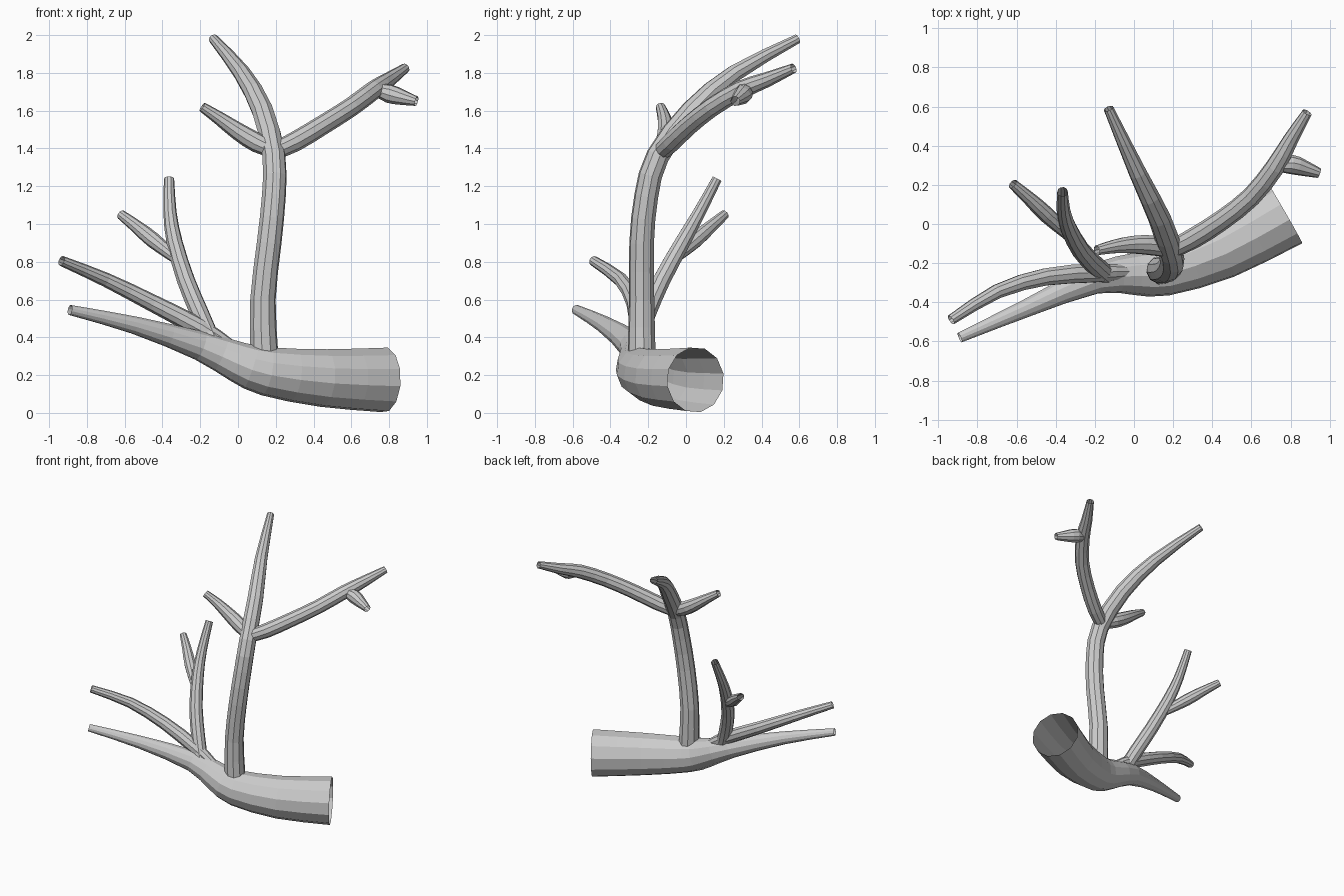
import bpy, bmesh, math
from mathutils import Vector

if "Cube" in bpy.data.objects:
    bpy.data.objects.remove(bpy.data.objects["Cube"])

bark = bpy.data.materials.new("grey_bark")
bark.diffuse_color = (0.6, 0.6, 0.6, 1)
bark.use_nodes = True
bark.node_tree.nodes["Principled BSDF"].inputs["Base Color"].default_value = bark.diffuse_color


def spline(points, steps):
    """Smooth path through (x, y, z, radius) points."""
    p = [Vector(q) for q in points]
    p = [2 * p[0] - p[1]] + p + [2 * p[-1] - p[-2]]
    out = []
    for i in range(1, len(p) - 2):
        a, b, c, d = p[i - 1:i + 3]
        for s in range(steps):
            t = s / steps
            out.append(0.5 * (2 * b + (c - a) * t + (2 * a - 5 * b + 4 * c - d) * t * t
                              + (3 * b - a - 3 * c + d) * t ** 3))
    return out + [p[-2]]


def tube(name, points, sides=10, steps=2):
    """Open-ended tapering tube swept along a path."""
    path = spline(points, steps)
    centres = [q.to_3d() for q in path]
    bm = bmesh.new()
    rings, normal, old = [], None, None
    for i, c in enumerate(centres):
        tan = (centres[min(i + 1, len(path) - 1)] - centres[max(i - 1, 0)]).normalized()
        if normal is None:
            normal = tan.orthogonal().normalized()
        else:
            normal = old.rotation_difference(tan) @ normal
        old = tan
        side = tan.cross(normal)
        rings.append([bm.verts.new(c + path[i].w * (math.cos(a) * normal + math.sin(a) * side))
                      for a in (2 * math.pi * k / sides for k in range(sides))])
    for r0, r1 in zip(rings, rings[1:]):
        for k in range(sides):
            n = (k + 1) % sides
            bm.faces.new((r0[k], r0[n], r1[n], r1[k]))
    mesh = bpy.data.meshes.new(name)
    bm.to_mesh(mesh)
    bm.free()
    mesh.materials.append(bark)
    bpy.context.collection.objects.link(bpy.data.objects.new(name, mesh))


# Thick fallen limb, tapering to the lower left tip
tube("main_limb", [(.775, .05, .175, .174), (.45, -.13, .185, .155), (.15, -.24, .22, .13),
                   (0, -.255, .27, .108), (-.2, -.28, .355, .078), (-.55, -.43, .465, .047),
                   (-.89, -.58, .545, .027)], 12)
# Second low shoot beside the limb tip
tube("low_shoot", [(-.03, -.245, .345, .035), (-.2, -.25, .45, .05), (-.45, -.27, .58, .046),
                   (-.7, -.345, .705, .038), (-.935, -.49, .805, .027)])
# Small upright branch and its side twig
tube("small_branch", [(-.14, -.26, .38, .05), (-.2, -.21, .52, .05), (-.275, -.13, .70, .048),
                      (-.335, -.02, .90, .043), (-.36, .07, 1.06, .035),
                      (-.365, .165, 1.24, .027)])
tube("small_branch_twig", [(-.33, -.06, .82, .03), (-.45, .05, .915, .042),
                           (-.535, .13, .985, .035), (-.62, .205, 1.05, .026)])
# Tall upright branch bending backwards at the top
tube("tall_branch", [(.14, -.235, .3, .075), (.132, -.235, .6, .068), (.165, -.235, .9, .066),
                     (.19, -.21, 1.15, .064), (.19, -.15, 1.36, .062), (.13, .03, 1.6, .058),
                     (.02, .26, 1.8, .046), (-.13, .59, 1.98, .026)])
# Right fork with a short twig near its tip
tube("right_fork", [(.17, -.14, 1.375, .045), (.3, -.075, 1.435, .053), (.45, .02, 1.525, .052),
                    (.6, .14, 1.62, .051), (.72, .29, 1.71, .05), (.8, .43, 1.765, .04),
                    (.885, .57, 1.825, .026)])
tube("right_fork_twig", [(.715, .30, 1.715, .03), (.8, .305, 1.69, .05), (.87, .285, 1.67, .041),
                         (.945, .26, 1.65, .026)])
# Left fork
tube("left_fork", [(.2, -.135, 1.385, .04), (.1, -.11, 1.43, .052), (0, -.105, 1.49, .047),
                   (-.1, -.115, 1.56, .036), (-.19, -.135, 1.62, .026)])
